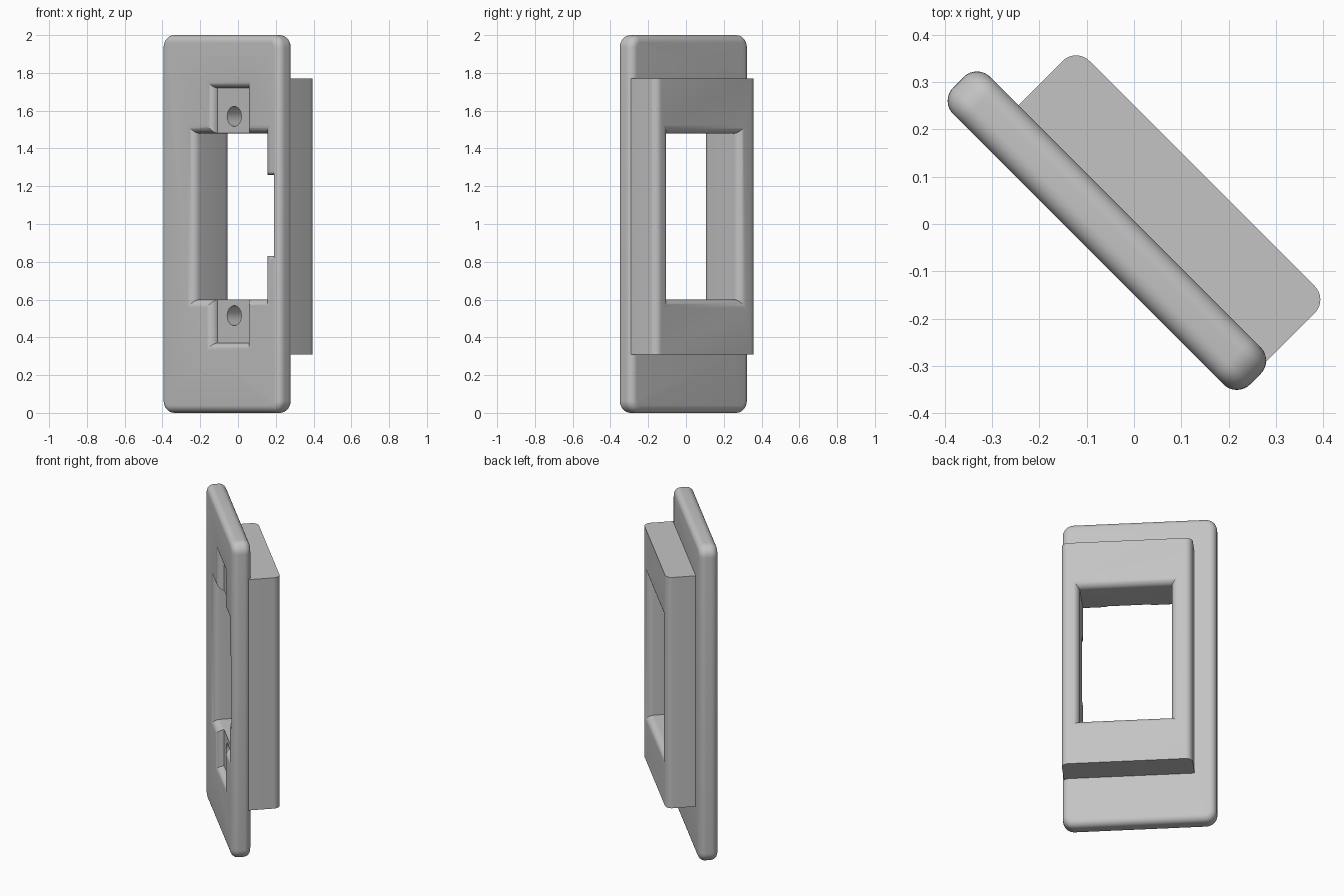
import bpy, bmesh, math
from mathutils import Matrix

# Built square to the axes (x width, y depth with the face at -y), then turned 45 degrees
FACE, SEAM, BACK = -0.106, 0.005, 0.177
ROUND = 0.046

cube = bpy.data.objects.get("Cube")
if cube:
    bpy.data.objects.remove(cube)

grey = bpy.data.materials.new("light_grey")
grey.use_nodes = True
colour = (0.55, 0.55, 0.55, 1)
grey.diffuse_color = colour
grey.node_tree.nodes["Principled BSDF"].inputs["Base Color"].default_value = colour


def finish(name, bm):
    bmesh.ops.recalc_face_normals(bm, faces=bm.faces)
    mesh = bpy.data.meshes.new(name)
    bm.to_mesh(mesh)
    bm.free()
    obj = bpy.data.objects.new(name, mesh)
    bpy.context.collection.objects.link(obj)
    mesh.materials.append(grey)
    return obj


def box(x0, x1, y0, y1, z0, z1):
    bm = bmesh.new()
    bmesh.ops.create_cube(bm, size=1)
    for v in bm.verts:
        v.co.x = x1 if v.co.x > 0 else x0
        v.co.y = y1 if v.co.y > 0 else y0
        v.co.z = z1 if v.co.z > 0 else z0
    return bm


def bevel(bm, edges, width, segments=8):
    bmesh.ops.bevel(bm, geom=edges, offset=width, segments=segments,
                    profile=0.5, affect='EDGES')


def along(edge, axis):
    d = (edge.verts[1].co - edge.verts[0].co).normalized()
    return abs(d[axis]) > 0.99


def flare(r, steps=8):
    """Quarter-round lip as (distance from face, outward offset)."""
    angles = [math.pi / 2 * i / steps for i in range(steps + 1)]
    return [(r * (1 - math.cos(a)), r * (1 - math.sin(a))) for a in angles]


def opening(name, x0, x1, z0, z1, depth, r_front, r_back=0):
    """Rectangular cutter whose mouth spreads into a rounded lip."""
    front = flare(r_front)
    rings = [(FACE - 0.05, r_front)] + [(FACE + d, o) for d, o in front]
    if r_back:
        rings += [(depth - d, o) for d, o in reversed(flare(r_back))]
        rings.append((depth + 0.05, r_back))
    elif depth > rings[-1][0] + 0.001:
        rings.append((depth, 0))
    bm = bmesh.new()
    loops = [[bm.verts.new(p) for p in ((x0 - o, y, z0 - o), (x1 + o, y, z0 - o),
                                        (x1 + o, y, z1 + o), (x0 - o, y, z1 + o))]
             for y, o in rings]
    for a, b in zip(loops, loops[1:]):
        for i in range(4):
            j = (i + 1) % 4
            bm.faces.new((a[i], a[j], b[j], b[i]))
    bm.faces.new(loops[0])
    bm.faces.new(loops[-1])
    return finish(name, bm)


def combine(target, tool, operation):
    mod = target.modifiers.new(tool.name, 'BOOLEAN')
    mod.operation, mod.solver, mod.object = operation, 'EXACT', tool
    bpy.context.view_layer.objects.active = target
    bpy.ops.object.modifier_apply(modifier=mod.name)
    bpy.data.objects.remove(tool)


# Face plate: rounded corners, then rounded rims front and back
bm = box(-0.474, 0.413, FACE, SEAM, 0, 2)
bevel(bm, [e for e in bm.edges if along(e, 1)], 0.065)
bevel(bm, [e for e in bm.edges if not along(e, 1)
           and abs(e.verts[0].co.y - e.verts[1].co.y) < 0.001], 0.04)
plate = finish("strike_plate", bm)

# Rear housing: only the upright back edges are rounded
bm = box(-0.35, 0.403, -0.04, BACK, 0.31, 1.77)
bevel(bm, [e for e in bm.edges if along(e, 2) and e.verts[0].co.y > 0], 0.04)
combine(plate, finish("rear_housing", bm), 'UNION')

# Main through opening, with rounded lips at both ends
combine(plate, opening("main_opening", -0.23, 0.30, 0.60, 1.48, BACK, ROUND, ROUND),
        'DIFFERENCE')

# Latch notch in the side of the opening
combine(plate, opening("latch_notch", 0.1, 0.365, 0.83, 1.26, SEAM, 0.02), 'DIFFERENCE')

# Screw recesses above and below, each with a blind screw hole
for label, z0, z1, hole_z in (("upper", 1.40, 1.72, 1.57), ("lower", 0.37, 0.68, 0.515)):
    combine(plate, opening(label + "_recess", -0.09, 0.164, z0, z1, FACE + 0.041, 0.041),
            'DIFFERENCE')
    bm = bmesh.new()
    bmesh.ops.create_cone(bm, cap_ends=True, segments=32, radius1=0.053, radius2=0.053,
                          depth=0.24, matrix=Matrix.Translation((0.037, -0.03, hole_z))
                          @ Matrix.Rotation(math.pi / 2, 4, 'X'))
    combine(plate, finish(label + "_screw_hole", bm), 'DIFFERENCE')

# Turn the finished part and smooth its rounded edges
plate.data.transform(Matrix.Rotation(-math.pi / 4, 4, 'Z'))
bpy.ops.object.select_all(action='DESELECT')
plate.select_set(True)
bpy.context.view_layer.objects.active = plate
bpy.ops.object.shade_smooth_by_angle(angle=math.radians(30))
